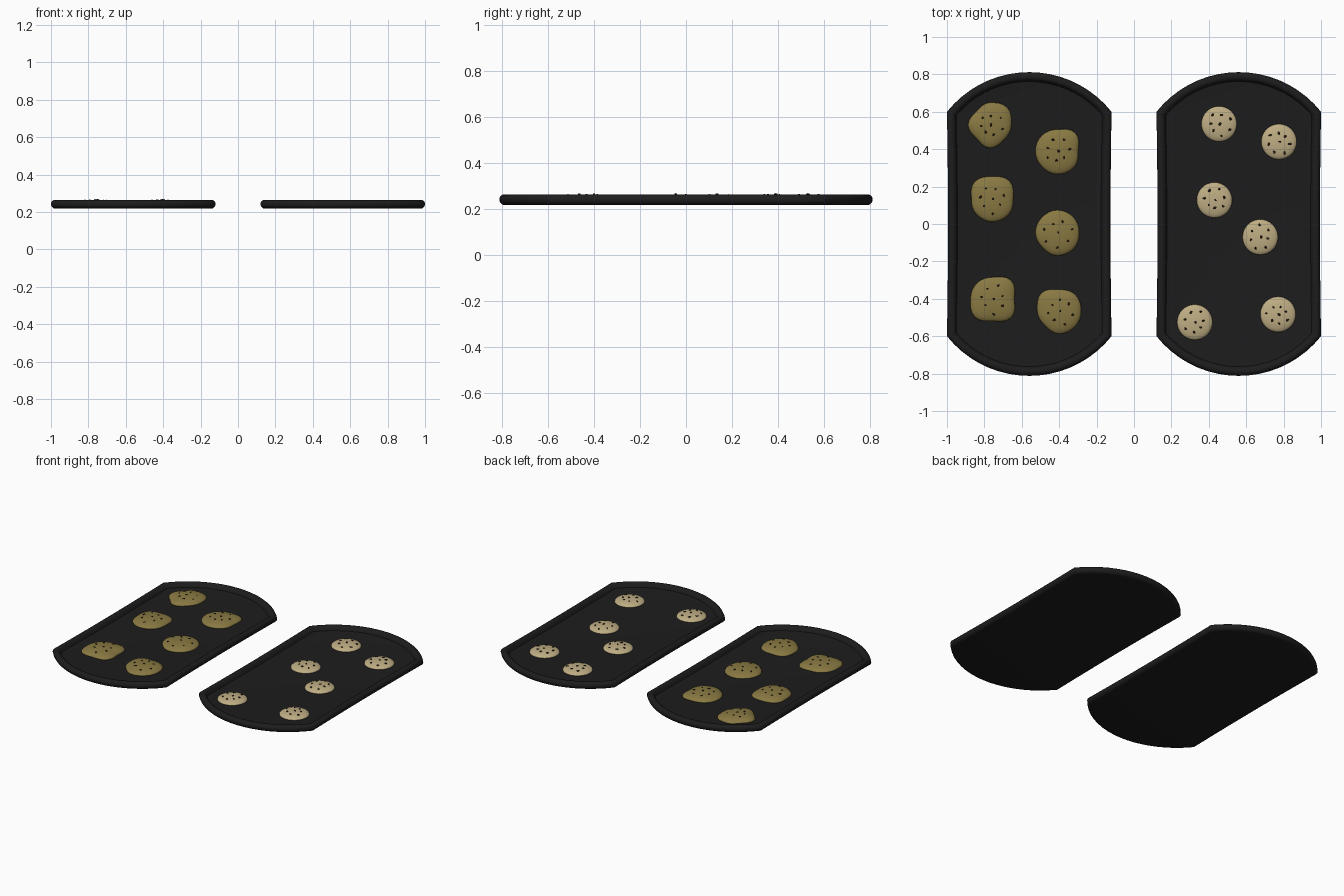
import bpy, bmesh, math, random
from mathutils import Matrix

if "Cube" in bpy.data.objects:
    bpy.data.objects.remove(bpy.data.objects["Cube"])

random.seed(4)
FLOOR = 0.236


def material(name, rgb):
    m = bpy.data.materials.new(name)
    m.diffuse_color = (*rgb, 1)
    m.use_nodes = True
    m.node_tree.nodes["Principled BSDF"].inputs["Base Color"].default_value = m.diffuse_color
    return m


BLACK = material("tray_black", (0.012, 0.012, 0.012))
BROWN = material("baked_brown", (0.25, 0.19, 0.055))
CREAM = material("pale_dough", (0.52, 0.42, 0.23))
CHIP = material("dark_chip", (0.02, 0.012, 0.006))


def finish(bm, name, mat, angle=40):
    bmesh.ops.recalc_face_normals(bm, faces=bm.faces)
    me = bpy.data.meshes.new(name)
    bm.to_mesh(me)
    bm.free()
    me.materials.append(mat)
    ob = bpy.data.objects.new(name, me)
    bpy.context.collection.objects.link(ob)
    bpy.ops.object.select_all(action='DESELECT')
    ob.select_set(True)
    bpy.context.view_layer.objects.active = ob
    bpy.ops.object.shade_smooth_by_angle(angle=math.radians(angle))
    return ob


def loft(bm, rings):
    """Skin closed rings of points and cap both ends."""
    loops = [[bm.verts.new(p) for p in r] for r in rings]
    for a, b in zip(loops, loops[1:]):
        n = len(a)
        for i in range(n):
            bm.faces.new((a[i], a[(i + 1) % n], b[(i + 1) % n], b[i]))
    bm.faces.new(loops[0])
    bm.faces.new(loops[-1])


def tray_outline(inset):
    """Straight sides, slightly pinched, with arched ends."""
    hw, top, ymax = 0.44, 0.60, 0.812
    rise = ymax - top
    r = (hw * hw + rise * rise) / (2 * rise)
    cy = ymax - r
    w, r = hw - inset, r - inset
    a = math.asin(w / r)
    end = [(r * math.sin(a - 2 * a * i / 18), cy + r * math.cos(a - 2 * a * i / 18))
           for i in range(19)]
    ye = end[-1][1]
    side = [(-w + 0.006 * math.sin(math.pi * i / 6), ye - 2 * ye * i / 6) for i in range(1, 6)]
    half = end + side
    return half + [(-x, -y) for x, y in half]


def tray(name, cx):
    # flat base, rolled rim, then the shallow floor
    rr, zc = 0.0235, 0.242
    prof = [(rr, zc - rr)]
    for i in range(1, 12):
        t = math.radians(-90 + 21 * i)
        prof.append((rr - rr * math.cos(t), zc + rr * math.sin(t)))
    prof += [(0.05, FLOOR + 0.002), (0.065, FLOOR)]
    bm = bmesh.new()
    loft(bm, [[(cx + x, y, z) for x, y in tray_outline(d)] for d, z in prof])
    finish(bm, name, BLACK)


def cookie(name, cx, cy, radii, height, mat):
    n, k = 32, len(radii)

    def radius(i):
        t = i * k / n
        j, f = int(t), t - int(t)
        f = f * f * (3 - 2 * f)
        return radii[j % k] * (1 - f) + radii[(j + 1) % k] * f

    def ring(s, z):
        return [(cx + s * radius(i) * math.cos(2 * math.pi * i / n),
                 cy + s * radius(i) * math.sin(2 * math.pi * i / n), z) for i in range(n)]

    bm = bmesh.new()
    rings = [ring(0.97, FLOOR - 0.004)]
    for i in range(9):
        t = math.radians(10.5 * i)
        rings.append(ring(math.cos(t), FLOOR + height * math.sin(t)))
    loft(bm, rings)
    finish(bm, name, mat, 75)

    # chips scattered over the dome
    bm = bmesh.new()
    r = min(radii)
    start = random.random() * 6.28
    spots = [(0.05, 0)] + [(random.uniform(0.42, 0.72), start + i * 2 * math.pi / 7)
                           for i in range(7)]
    for d, a in spots:
        z = FLOOR + height * math.sqrt(1 - d * d)
        size = random.uniform(0.007, 0.011)
        mtx = (Matrix.Translation((cx + r * d * math.cos(a), cy + r * d * math.sin(a), z))
               @ Matrix.Rotation(random.random() * 6.28, 4, 'Z')
               @ Matrix.Diagonal((size, size * 0.75, 0.005, 1)))
        bmesh.ops.create_icosphere(bm, subdivisions=1, radius=1, matrix=mtx)
    finish(bm, name + "_chips", CHIP, 20)


tray("left_tray", -0.56)
tray("right_tray", 0.56)

# irregular cookies: centre, then radii (in hundredths) every 45 degrees
LUMPY = [
    (-0.77, 0.53, (11.5, 13.2, 12, 10.2, 11.8, 10.3, 12.5, 11)),
    (-0.41, 0.39, (11.2, 13.8, 11.6, 11.8, 11.8, 11.8, 12.5, 12.5)),
    (-0.76, 0.135, (11.5, 13.5, 12, 13, 11, 11.8, 12.4, 12.4)),
    (-0.41, -0.045, (11.8, 12, 12, 11.6, 11.8, 11.4, 12.5, 12.4)),
    (-0.755, -0.40, (11.6, 14, 11.6, 12, 12, 13.8, 12, 14.2)),
    (-0.40, -0.465, (11.8, 12.4, 11.5, 13.6, 11.8, 11, 12.3, 12)),
]
for i, (x, y, rad) in enumerate(LUMPY, 1):
    cookie(f"brown_cookie_{i}", x, y, [v / 100 for v in rad], 0.029, BROWN)

# round cookies
ROUND = [(0.455, 0.535), (0.775, 0.44), (0.43, 0.128),
         (0.675, -0.07), (0.325, -0.525), (0.77, -0.483)]
for i, (x, y) in enumerate(ROUND, 1):
    cookie(f"pale_cookie_{i}", x, y, [0.095] * 8, 0.024, CREAM)
